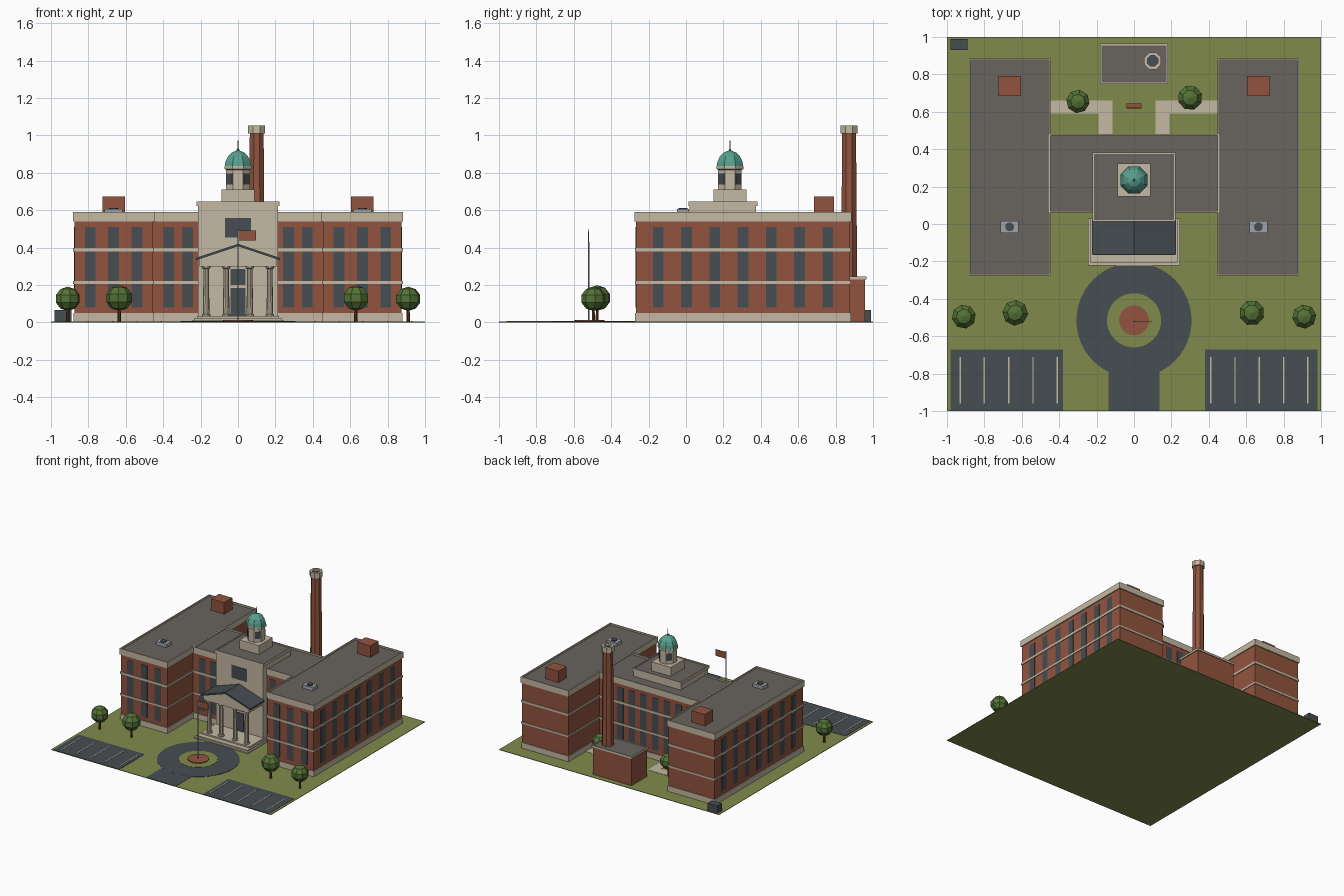
import bpy, bmesh, math
from mathutils import Matrix

if "Cube" in bpy.data.objects:
    bpy.data.objects.remove(bpy.data.objects["Cube"])


def mat(name, r, g, b):
    lin = lambda c: ((c / 255 + 0.055) / 1.055) ** 2.4 if c > 10 else c / 255 / 12.92
    m = bpy.data.materials.new(name)
    m.diffuse_color = (lin(r), lin(g), lin(b), 1)
    m.use_nodes = True
    m.node_tree.nodes["Principled BSDF"].inputs["Base Color"].default_value = m.diffuse_color
    return m


GRASS = mat("grass", 128, 139, 76)
BRICK = mat("brick", 146, 84, 62)
STONE = mat("stone", 196, 185, 163)
SLATE = mat("slate", 70, 77, 82)
ROOF = mat("roof_felt", 104, 99, 94)
COPPER = mat("copper", 88, 160, 142)
LEAF = mat("leaf", 84, 114, 54)
BARK = mat("bark", 98, 56, 38)
METAL = mat("metal", 160, 165, 170)


def finish(name, bm, *mats):
    bmesh.ops.recalc_face_normals(bm, faces=bm.faces)
    me = bpy.data.meshes.new(name)
    bm.to_mesh(me)
    bm.free()
    for m in mats:
        me.materials.append(m)
    ob = bpy.data.objects.new(name, me)
    bpy.context.collection.objects.link(ob)
    return ob


def add_box(bm, b, rot=Matrix()):
    x0, x1, y0, y1, z0, z1 = b
    t = Matrix.Translation(((x0 + x1) / 2, (y0 + y1) / 2, (z0 + z1) / 2))
    s = Matrix.Diagonal((x1 - x0, y1 - y0, z1 - z0, 1))
    return bmesh.ops.create_cube(bm, size=1, matrix=rot @ t @ s)["verts"]


def boxes(name, m, *items, mirror=False):
    bm = bmesh.new()
    for b in items:
        add_box(bm, b)
        if mirror:
            add_box(bm, (-b[1], -b[0]) + tuple(b[2:]))
    return finish(name, bm, m)


def parapet(name, b, rim=0.012, drop=0.012):
    """Stone cornice whose top is inset and sunk to leave a felt roof."""
    bm = bmesh.new()
    add_box(bm, b)
    top = max(bm.faces, key=lambda f: f.calc_center_median().z)
    bmesh.ops.inset_individual(bm, faces=[top], thickness=rim)
    inner = bmesh.ops.extrude_discrete_faces(bm, faces=[top])["faces"][0]
    for v in inner.verts:
        v.co.z -= drop
    # walls joining the sunk roof to the rim
    bmesh.ops.bridge_loops(bm, edges=[e for e in bm.edges if len(e.link_faces) == 1])
    inner.material_index = 1
    return finish(name, bm, STONE, ROOF)


def lathe(name, m, profile, seg, loc, turn=0.0):
    bm = bmesh.new()
    rings = [[bm.verts.new((loc[0] + r * math.cos(turn + 2 * math.pi * i / seg),
                            loc[1] + r * math.sin(turn + 2 * math.pi * i / seg),
                            loc[2] + z)) for i in range(seg)] for r, z in profile]
    for a, b in zip(rings, rings[1:]):
        for i in range(seg):
            j = (i + 1) % seg
            bm.faces.new((a[i], a[j], b[j], b[i]))
    bm.faces.new(rings[0])
    bm.faces.new(rings[-1])
    return finish(name, bm, m)


def prism(name, m, pts, y0, y1):
    bm = bmesh.new()
    f = bm.faces.new([bm.verts.new((x, y0, z)) for x, z in pts])
    ext = bmesh.ops.extrude_face_region(bm, geom=[f])["geom"]
    for v in ext:
        if isinstance(v, bmesh.types.BMVert):
            v.co.y = y1
    return finish(name, bm, m)


def grow(b, d, z0, z1):
    return (b[0] - d, b[1] + d, b[2] - d, b[3] + d, z0, z1)


# Grounds
G = 0.004
boxes("lawn", GRASS, (-1, 1, -1, 1, 0, G))
boxes("parking_lot", SLATE, (0.38, 0.98, -0.998, -0.67, 0.001, G + 0.002), mirror=True)
boxes("parking_lines", STONE, *[(x - 0.004, x + 0.004, -0.96, -0.71, G, G + 0.004)
      for x in (0.41, 0.54, 0.67, 0.80, 0.93)], mirror=True)
boxes("driveway", SLATE, (-0.135, 0.135, -0.998, -0.79, 0.001, G + 0.002))
lathe("turning_circle", SLATE, [(0.308, 0.001), (0.308, G + 0.0025)], 48, (0, -0.515, 0))
lathe("circle_lawn", GRASS, [(0.145, 0.001), (0.145, G + 0.004)], 40, (0, -0.515, 0))
lathe("flower_bed", BRICK, [(0.08, 0.001), (0.08, 0.014)], 24, (0, -0.515, 0))
boxes("garden_path", STONE, (0.115, 0.45, 0.59, 0.66, 0.001, G + 0.002),
      (0.115, 0.19, 0.47, 0.59, 0.001, G + 0.002), mirror=True)
boxes("bench", BRICK, (-0.04, 0.04, 0.617, 0.645, 0.018, 0.026),
      (-0.034, -0.026, 0.62, 0.642, G, 0.02), (0.026, 0.034, 0.62, 0.642, G, 0.02),
      (-0.04, 0.04, 0.617, 0.622, 0.026, 0.042))
boxes("waste_bin", SLATE, (-0.98, -0.89, 0.93, 0.99, 0.002, 0.065))

# Main brick blocks with plinth, string courses and parapet
blocks = {"left_wing": (-0.875, -0.455, -0.268, 0.877), "right_wing": (0.455, 0.875, -0.268, 0.877),
          "centre_range": (-0.455, 0.455, 0.067, 0.475)}
for name, b in blocks.items():
    boxes(name + "_walls", BRICK, (*b, 0.002, 0.55))
    boxes(name + "_bands", STONE, grow(b, 0.005, 0.002, 0.05),
          grow(b, 0.006, 0.205, 0.22), grow(b, 0.006, 0.38, 0.398))
    d = 0.008 if "wing" in name else 0.006
    parapet(name + "_parapet", grow(b, d, 0.54, 0.59))

# Tall windows, crossed by the string courses
W, Z0, Z1, T = 0.029, 0.08, 0.51, 0.003
front = [(x - W, x + W, -0.268 - T, -0.26, Z0, Z1) for x in (0.54, 0.665, 0.79)]
side = [(0.87, 0.875 + T, y - W, y + W, Z0, Z1) for y in [0.305 + 0.151 * i for i in range(-3, 4)]]
court = [(x - W, x + W, 0.067 - T, 0.07, Z0, Z1) for x in (0.27, 0.37)]
rear = [(x - W, x + W, 0.47, 0.475 + T, Z0, Z1) for x in (0.055, 0.16, 0.265, 0.37)]
boxes("windows", SLATE, *front, *side, *court, *rear, mirror=True)

# Roof equipment on the wings
boxes("stair_heads", BRICK, (0.605, 0.725, 0.685, 0.79, 0.57, 0.672), mirror=True)
boxes("vent_units", METAL, (0.617, 0.713, -0.047, 0.017, 0.57, 0.605), mirror=True)
for s in (-1, 1):
    lathe("vent_fan", SLATE, [(0.024, 0.60), (0.024, 0.612)], 12, (s * 0.665, -0.015, 0))

# Stone central tower
boxes("tower_body", STONE, (-0.215, 0.215, 0.02, 0.375, 0.002, 0.63))
parapet("tower_parapet", (-0.222, 0.222, 0.013, 0.382, 0.622, 0.645), drop=0.008)
boxes("tower_window", SLATE, (-0.07, 0.07, 0.016, 0.03, 0.455, 0.557))
boxes("entrance_door", SLATE, (-0.04, 0.04, 0.016, 0.03, 0.035, 0.185),
      (-0.04, 0.04, 0.016, 0.03, 0.2, 0.285))

# Portico: steps, columns, pediment
boxes("steps", STONE, (-0.245, 0.245, -0.222, 0.03, 0.002, 0.013),
      (-0.232, 0.232, -0.205, 0.03, 0.01, 0.023), (-0.22, 0.22, -0.165, 0.03, 0.02, 0.034))
for x in (-0.17, -0.063, 0.063, 0.17):
    lathe("column", STONE, [(0.023, 0.03), (0.023, 0.042), (0.017, 0.046), (0.015, 0.285),
          (0.022, 0.29), (0.022, 0.302)], 10, (x, -0.128, 0))
prism("pediment", STONE, [(-0.205, 0.3), (0.205, 0.3), (0.205, 0.34), (0, 0.41), (-0.205, 0.34)],
      -0.152, 0.025)
prism("pediment_roof", SLATE, [(-0.225, 0.332), (0, 0.407), (0.225, 0.332), (0.225, 0.344),
      (0, 0.42), (-0.225, 0.344)], -0.163, 0.022)

# Cupola
C, A = (0, 0.235, 0), math.pi / 8
boxes("cupola_base", STONE, (-0.088, 0.088, 0.147, 0.323, 0.63, 0.71))
lathe("cupola_drum", STONE, [(0.068, 0.7), (0.068, 0.815), (0.078, 0.82), (0.078, 0.835)], 8, C, A)
bm = bmesh.new()
for k in range(4):
    rot = Matrix.Translation(C) @ Matrix.Rotation(math.pi / 4 + k * math.pi / 2, 4, 'Z')
    add_box(bm, (0.055, 0.0655, -0.021, 0.021, 0.738, 0.795), rot)
finish("cupola_openings", bm, SLATE)
lathe("cupola_dome", COPPER, [(0.078, 0.83), (0.072, 0.86), (0.058, 0.888), (0.036, 0.908),
      (0.01, 0.918)], 8, C, A)
lathe("cupola_finial", COPPER, [(0.007, 0.91), (0.007, 0.925), (0.003, 0.93), (0.002, 0.973)], 6, C)

# Boiler house and chimney
boxes("boiler_house", BRICK, (-0.175, 0.175, 0.755, 0.957, 0.002, 0.235))
parapet("boiler_parapet", (-0.182, 0.182, 0.748, 0.964, 0.228, 0.245), drop=0.006)
K = (0.1, 0.872, 0)
lathe("chimney_shaft", BRICK, [(0.047, 0.2), (0.04, 1.02)], 8, K, A)
lathe("chimney_cap", STONE, [(0.049, 1.01), (0.049, 1.053), (0.03, 1.053), (0.03, 1.03)], 8, K, A)
lathe("chimney_flue", SLATE, [(0.03, 1.03), (0.03, 1.034)], 8, K, A)

# Flagpole
lathe("flagpole", METAL, [(0.004, 0.01), (0.003, 0.5)], 6, (0, -0.52, 0))
boxes("flag", BRICK, (0.002, 0.095, -0.522, -0.518, 0.437, 0.49))

# Trees
for i, (x, y, r) in enumerate([(-0.91, -0.495, 0.068), (-0.635, -0.475, 0.072), (0.63, -0.475, 0.072),
                               (0.91, -0.495, 0.068), (-0.3, 0.655, 0.066), (0.3, 0.675, 0.07)]):
    lathe("tree_trunk", BARK, [(0.01, 0.002), (0.007, 0.09)], 6, (x, y, 0))
    bm = bmesh.new()
    bmesh.ops.create_uvsphere(bm, u_segments=8, v_segments=5, radius=r,
        matrix=Matrix.Translation((x, y, 0.058 + r)) @ Matrix.Rotation(0.5 * i + 0.2, 4, 'Z')
        @ Matrix.Diagonal((1, 1, 0.95, 1)))
    finish("tree_crown", bm, LEAF)
